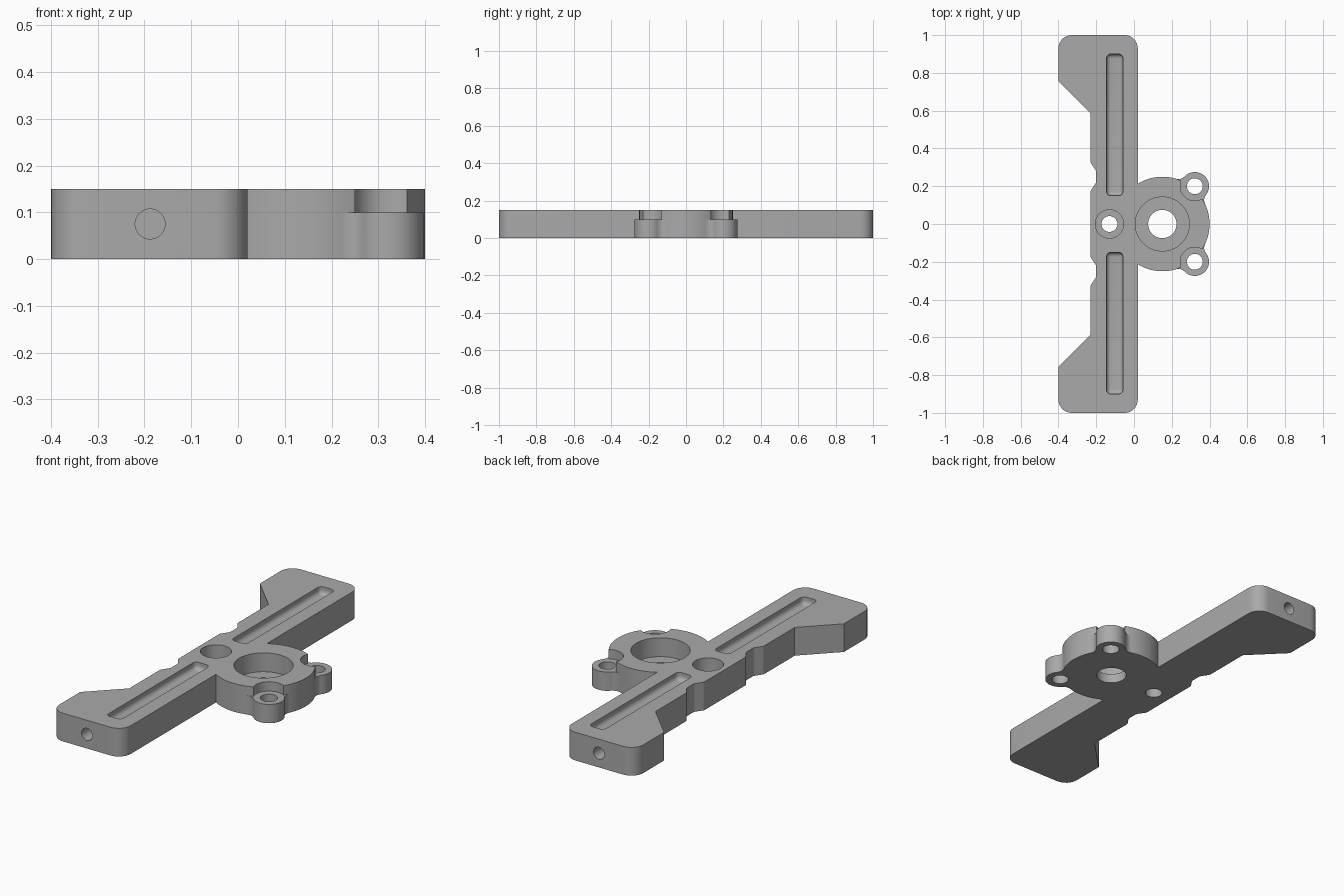
import bpy, bmesh, math
from mathutils import Vector

if "Cube" in bpy.data.objects:
    bpy.data.objects.remove(bpy.data.objects["Cube"], do_unlink=True)

T = 0.15                      # full thickness
LEDGE = 0.10                  # height of the mounting ears
HUB, HUB_R = Vector((0.15, 0)), 0.25
EAR_R, FILLET = 0.075, 0.045

grey = bpy.data.materials.new("plain grey")
grey.use_nodes = True
grey.diffuse_color = (0.4, 0.4, 0.4, 1)
grey.node_tree.nodes["Principled BSDF"].inputs["Base Color"].default_value = (0.4, 0.4, 0.4, 1)


def finish(name, bm):
    bmesh.ops.recalc_face_normals(bm, faces=bm.faces)
    mesh = bpy.data.meshes.new(name)
    bm.to_mesh(mesh)
    bm.free()
    mesh.materials.append(grey)
    ob = bpy.data.objects.new(name, mesh)
    bpy.context.collection.objects.link(ob)
    return ob


def prism(name, pts, z0, z1):
    bm = bmesh.new()
    face = bm.faces.new([bm.verts.new((p[0], p[1], z0)) for p in pts])
    ext = bmesh.ops.extrude_face_region(bm, geom=[face])["geom"]
    top = [v for v in ext if isinstance(v, bmesh.types.BMVert)]
    bmesh.ops.translate(bm, verts=top, vec=(0, 0, z1 - z0))
    return finish(name, bm)


def arc(c, r, a0, a1, n):
    return [Vector((c[0] + r * math.cos(a), c[1] + r * math.sin(a)))
            for a in (a0 + (a1 - a0) * i / n for i in range(n + 1))]


def cylinder(name, c, r, z0, z1, n=64):
    return prism(name, arc(c, r, 0, math.tau, n)[:-1], z0, z1)


def rounded(corners, n=8):
    """Outline from (x, y, radius) corners."""
    out = []
    for i, (x, y, r) in enumerate(corners):
        p = Vector((x, y))
        if r == 0:
            out.append(p)
            continue
        a = (Vector(corners[i - 1][:2]) - p).normalized()
        b = (Vector(corners[(i + 1) % len(corners)][:2]) - p).normalized()
        half = a.angle(b) / 2
        c = p + (a + b).normalized() * (r / math.sin(half))
        s, e = p + a * (r / math.tan(half)) - c, p + b * (r / math.tan(half)) - c
        a0 = math.atan2(s.y, s.x)
        turn = (math.atan2(e.y, e.x) - a0 + math.pi) % math.tau - math.pi
        out += arc(c, r, a0, a0 + turn, n)
    return out


def combine(target, tool, operation):
    mod = target.modifiers.new("combine", "BOOLEAN")
    mod.operation, mod.object, mod.solver = operation, tool, "EXACT"
    bpy.ops.object.select_all(action="DESELECT")
    bpy.context.view_layer.objects.active = target
    target.select_set(True)
    bpy.ops.object.modifier_apply(modifier=mod.name)
    bpy.data.objects.remove(tool, do_unlink=True)


def ear_outline(centre):
    """Ear circle blended into the hub by two concave fillets."""
    d = centre - HUB
    base, dist = math.atan2(d.y, d.x), d.length
    h, e = HUB_R + FILLET, EAR_R + FILLET
    at_hub = math.acos((h * h + dist * dist - e * e) / (2 * h * dist))
    at_ear = math.acos((e * e + dist * dist - h * h) / (2 * e * dist))
    swing = math.pi - at_ear
    fc = HUB + h * Vector((math.cos(base - at_hub), math.sin(base - at_hub)))
    f0, f1 = base - at_hub + math.pi, base - swing + math.pi
    f1 = f0 + (f1 - f0 + math.pi) % math.tau - math.pi
    first = arc(fc, FILLET, f0, f1, 10)
    axis = d.normalized()
    mirrored = [HUB + 2 * axis * (p - HUB).dot(axis) - (p - HUB) for p in reversed(first)]
    ear = arc(centre, EAR_R, base - swing, base + swing, 40)[1:-1]
    return [HUB] + first + ear + mirrored


# Long arm with wide ends and scalloped edge
half = [(0.02, 1, 0.07), (-0.4, 1, 0.07), (-0.4, 0.755, 0), (-0.23, 0.585, 0),
        (-0.23, 0.325, 0.03), (-0.2, 0.28, 0.03), (-0.2, 0.22, 0.03), (-0.23, 0.175, 0.03)]
corners = half + [(x, -y, r) for x, y, r in reversed(half)]
bracket = prism("bracket", rounded(corners), 0, T)

# Round hub and its two ears
ears = [Vector((0.322, s * 0.2)) for s in (1, -1)]
combine(bracket, cylinder("hub", HUB, HUB_R, 0, T, 96), "UNION")
for c in ears:
    combine(bracket, prism("ear", ear_outline(c), 0, LEDGE), "UNION")

# Ear recesses and screw holes
for c in ears:
    combine(bracket, cylinder("ear_recess", c, EAR_R + 0.002, LEDGE, T + 0.1), "DIFFERENCE")
    combine(bracket, cylinder("ear_hole", c, 0.042, -0.1, T + 0.1, 40), "DIFFERENCE")

# Stepped bores in the hub and the arm
for c, wide, narrow in ((HUB, 0.143, 0.075), ((-0.13, 0), 0.075, 0.042)):
    combine(bracket, cylinder("counterbore", c, wide, 0.05, T + 0.1), "DIFFERENCE")
    combine(bracket, cylinder("through_hole", c, narrow, -0.1, T + 0.1, 48), "DIFFERENCE")

for s in (1, -1):
    # Long groove with rounded floor
    bm = bmesh.new()
    bmesh.ops.create_cube(bm, size=1)
    bmesh.ops.scale(bm, vec=(0.088, 0.75, 0.16), verts=bm.verts)
    bmesh.ops.translate(bm, vec=(-0.102, s * 0.525, 0.19), verts=bm.verts)
    edges = [e for e in bm.edges if min(v.co.z for v in e.verts) < T]
    bmesh.ops.bevel(bm, geom=edges, offset=0.024, segments=6, profile=0.5, affect="EDGES")
    combine(bracket, finish("groove", bm), "DIFFERENCE")

    # Blind hole in the end face
    hole = cylinder("end_hole", (0, 0), 0.032, -0.2, 0.2, 40)
    hole.rotation_euler.x = math.pi / 2
    hole.location = (-0.188, s, T / 2)
    bpy.context.view_layer.update()
    combine(bracket, hole, "DIFFERENCE")

bracket.data.materials.clear()
bracket.data.materials.append(grey)
for poly in bracket.data.polygons:
    poly.material_index = 0
bpy.ops.object.shade_smooth_by_angle(angle=math.radians(30))
